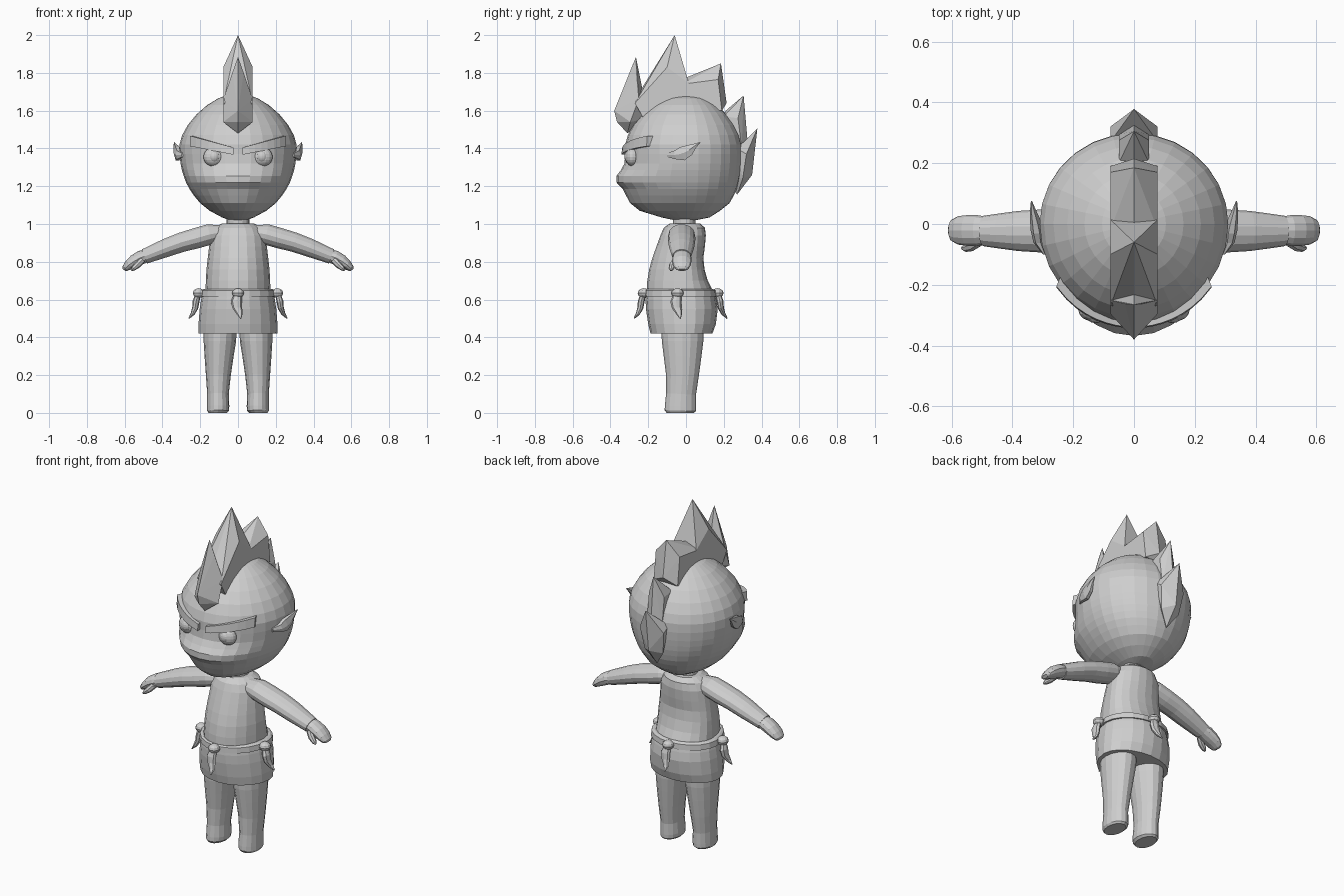
import bpy, bmesh, math
from mathutils import Vector as V

GREY = bpy.data.materials.new("plain grey")
GREY.diffuse_color = (0.62, 0.62, 0.62, 1)


def finish(name, bm, smooth=None):
    bmesh.ops.recalc_face_normals(bm, faces=bm.faces)
    me = bpy.data.meshes.new(name)
    bm.to_mesh(me)
    bm.free()
    me.materials.append(GREY)
    ob = bpy.data.objects.new(name, me)
    bpy.context.collection.objects.link(ob)
    if smooth:
        bpy.ops.object.select_all(action='DESELECT')
        ob.select_set(True)
        bpy.context.view_layer.objects.active = ob
        bpy.ops.object.shade_smooth_by_angle(angle=math.radians(smooth))
    return ob


def loft(name, rings, smooth=None):
    """Skin a list of closed point rings and cap both ends."""
    bm = bmesh.new()
    vs = [[bm.verts.new(p) for p in r] for r in rings]
    n = len(vs[0])
    for a, b in zip(vs, vs[1:]):
        for i in range(n):
            j = (i + 1) % n
            bm.faces.new((a[i], a[j], b[j], b[i]))
    bm.faces.new(vs[0])
    bm.faces.new(vs[-1])
    return finish(name, bm, smooth)


def stack(name, rows, n, cx=0, smooth=None):
    """Loft of level rings: (z, half width, front depth, back depth[, centre x])."""
    rings = []
    for z, w, f, b in rows:
        mid, c = (b - f) / 2, cx
        round_y = (lambda t: -f * t if t > 0 else -b * t) if not cx else \
                  (lambda t: mid - (f + b) / 2 * t)
        rings.append([(c[z] if isinstance(c, dict) else c, 0, z) and
                      V(((c + w * math.sin(2 * math.pi * i / n)),
                         round_y(math.cos(2 * math.pi * i / n)), z))
                      for i in range(n)])
    return loft(name, rings, smooth)


def tube(name, pts, side, n=12, smooth=None):
    """Loft along a path: (position, radius along side, radius across)."""
    rings = []
    for k, (p, a, b) in enumerate(pts):
        t = V(pts[min(k + 1, len(pts) - 1)][0]) - V(pts[max(k - 1, 0)][0])
        u = V(side).normalized()
        w = t.cross(u).normalized()
        rings.append([V(p) + u * a * math.cos(2 * math.pi * i / n)
                      + w * b * math.sin(2 * math.pi * i / n) for i in range(n)])
    return loft(name, rings, smooth)


def hull(name, mid, sides):
    """Faceted solid: (y, z) points on the centre plane plus mirrored points."""
    bm = bmesh.new()
    for y, z in mid:
        bm.verts.new((0, y, z))
    for x, y, z in sides:
        bm.verts.new((x, y, z))
        bm.verts.new((-x, y, z))
    res = bmesh.ops.convex_hull(bm, input=bm.verts[:])
    bmesh.ops.delete(bm, geom=[v for v in bm.verts if not v.link_faces], context='VERTS')
    return finish(name, bm)


def ball(name, loc, scale, u=16, v=10):
    bm = bmesh.new()
    bmesh.ops.create_uvsphere(bm, u_segments=u, v_segments=v, radius=1)
    for p in bm.verts:
        p.co = V((p.co.x * scale[0], p.co.y * scale[1], p.co.z * scale[2])) + V(loc)
    return finish(name, bm)


# Head with a protruding muzzle
stack("head", [(1.022, .05, .07, .06), (1.035, .085, .13, .125), (1.07, .15, .245, .18),
               (1.11, .2, .295, .23), (1.15, .233, .317, .253), (1.185, .257, .335, .27),
               (1.22, .275, .368, .28), (1.255, .288, .368, .288), (1.285, .297, .345, .292),
               (1.32, .304, .326, .296), (1.37, .31, .322, .299), (1.42, .31, .322, .297),
               (1.47, .296, .308, .283), (1.525, .265, .28, .255), (1.58, .22, .232, .215),
               (1.63, .163, .172, .165), (1.665, .105, .112, .115), (1.685, .05, .05, .05),
               (1.692, .01, .01, .01)], 28)

# Neck and torso
stack("neck", [(.96, .075, .08, .06), (1.0, .062, .07, .05), (1.06, .062, .07, .05)], 16)
stack("torso", [(.6, .175, .205, .14), (.65, .172, .208, .14), (.7, .17, .205, .115),
                (.76, .167, .195, .098), (.82, .16, .178, .092), (.88, .153, .157, .1),
                (.94, .146, .135, .105), (.98, .125, .118, .1), (1.003, .085, .085, .075)], 20)

# Skirt and belt
stack("skirt", [(.42, .15, .14, .09), (.42, .208, .188, .14), (.47, .209, .2, .158),
                (.55, .203, .212, .168), (.6, .195, .214, .16), (.645, .184, .21, .148)], 20)
stack("belt", [(.617, .18, .2, .14), (.617, .201, .219, .163), (.648, .197, .217, .16),
               (.655, .185, .208, .145)], 20)

# Knotted tassels around the belt
for k, (x, y, dx, dy) in enumerate([(0, -.205, 0, -1), (.19, -.045, 1, 0),
                                    (0, .148, 0, 1), (-.19, -.045, -1, 0)]):
    out, side = V((dx, dy, 0)), V((-dy, dx, 0))
    p = V((x, y, 0))
    ball(f"tassel_knot_{k}", p + out * .018 + V((0, 0, .634)), (.033, .033, .026), 10, 6)
    tube(f"tassel_tail_{k}",
         [(p + out * o + side * s + V((0, 0, z)), a, b) for o, s, z, a, b in
          [(.02, 0, .635, .018, .014), (.032, -.008, .59, .03, .018),
           (.037, -.004, .555, .026, .016), (.05, .008, .525, .017, .011),
           (.07, .014, .5, .003, .003)]], side, 8)

for s, tag in ((1, "left"), (-1, "right")):
    # Legs with small rounded feet
    leg = [(0, -.03, .108, .048, .072), (.012, -.03, .106, .058, .083),
           (.035, -.029, .105, .059, .083), (.1, -.026, .106, .057, .079),
           (.2, -.019, .104, .066, .087), (.3, -.018, .1, .077, .1),
           (.38, -.018, .096, .086, .11), (.47, -.018, .094, .088, .113)]
    tube(f"leg_{tag}", [((s * x, y, z), w, d) for z, y, x, w, d in leg], (1, 0, 0), 16)

    # Arms, reaching out and down
    arm = [(.09, .955, .055, .04), (.15, .945, .07, .056), (.22, .925, .073, .056),
           (.3, .903, .071, .053), (.38, .874, .066, .05), (.44, .85, .058, .045),
           (.495, .828, .05, .041)]
    tube(f"arm_{tag}", [((s * x, -.023, z), a, b) for x, z, a, b in arm], (0, 1, 0), 14)
    hand = [(.485, .832, .045, .035), (.515, .822, .05, .037), (.55, .803, .05, .034),
            (.578, .783, .047, .026), (.598, .765, .036, .018), (.604, .757, .02, .01)]
    tube(f"hand_{tag}", [((s * x, -.021, z), a, b) for x, z, a, b in hand], (0, 1, 0), 12)
    thumb = [(.505, -.055, .812, .018, .018), (.53, -.07, .785, .019, .018),
             (.553, -.077, .765, .015, .013), (.565, -.079, .754, .006, .005)]
    tube(f"thumb_{tag}", [((s * x, y, z), a, b) for x, y, z, a, b in thumb], (0, 1, 0), 8)

    # Eyes, each a bulging ball with a raised iris
    ball(f"eye_{tag}", (s * .13, -.283, 1.355), (.053, .038, .05))
    ball(f"iris_{tag}", (s * .127, -.306, 1.357), (.028, .02, .03), 12, 8)

    # Slanted brow wrapped round the forehead
    rings = []
    for i in range(8):
        t = i / 7
        x = .025 + .23 * t
        y = -.325 * math.sqrt(1 - (x / .315) ** 2)
        lo, hi = 1.367 + .045 * t, 1.405 + .062 * t
        rings.append([(s * x, y - .018, lo), (s * x, y - .014, hi),
                      (s * x * .9, y + .05, hi), (s * x * .9, y + .05, lo)])
    loft(f"brow_{tag}", rings)

    # Pointed ear swept to the back
    ear = [(.295, -.1, 1.365, .004, .012), (.315, -.06, 1.366, .016, .026),
           (.32, -.02, 1.372, .02, .042), (.325, .015, 1.39, .017, .034),
           (.332, .045, 1.413, .01, .015), (.337, .075, 1.432, .002, .002)]
    tube(f"ear_{tag}", [((s * x, y, z), a, b) for x, y, z, a, b in ear], (1, 0, 0), 6)

# Faceted crest of hair, front to back
hull("crest_front", [(-.265, 1.885), (-.38, 1.6), (-.365, 1.54), (-.31, 1.48), (-.2, 1.56)],
     [(.078, -.295, 1.54), (.078, -.25, 1.66), (.03, -.262, 1.8)])
hull("crest_middle", [(-.06, 2.0), (-.27, 1.66), (-.2, 1.55)],
     [(.078, -.1, 1.83), (.078, -.27, 1.64), (.078, .015, 1.745), (.078, .02, 1.62),
      (.078, -.22, 1.55)])
hull("crest_rear", [(.185, 1.85), (.0, 1.775), (.215, 1.64)],
     [(.078, .17, 1.765), (.078, -.02, 1.74), (.078, .19, 1.6), (.078, -.02, 1.62)])
hull("crest_back", [(.305, 1.68), (.21, 1.6), (.325, 1.45), (.24, 1.4)],
     [(.05, .275, 1.56), (.05, .2, 1.57), (.05, .295, 1.4)])
hull("crest_nape", [(.378, 1.507), (.3, 1.42), (.35, 1.26), (.27, 1.155), (.22, 1.25)],
     [(.078, .32, 1.37), (.078, .27, 1.4), (.06, .3, 1.24)])
